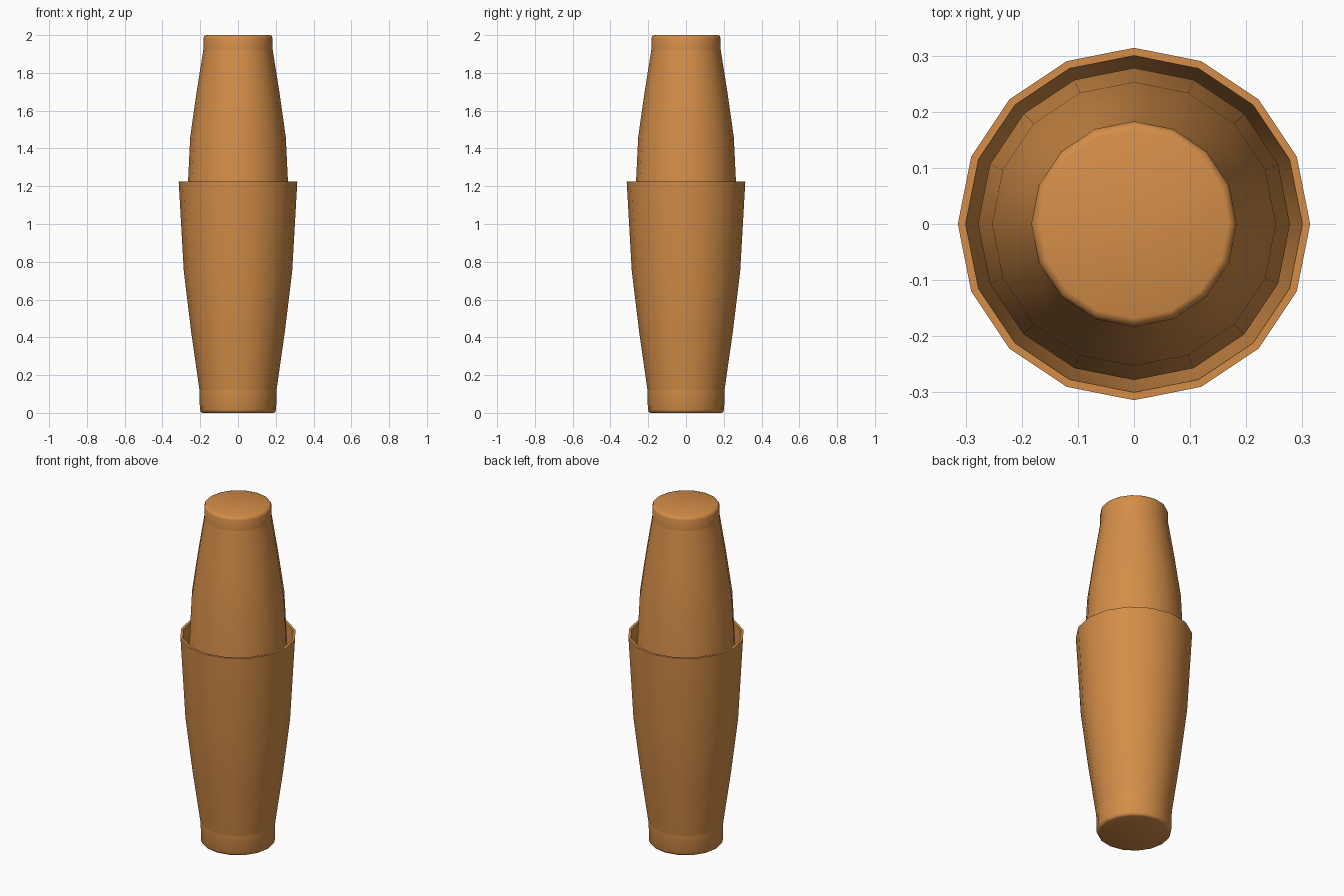
import bpy, bmesh, math

if "Cube" in bpy.data.objects:
    bpy.data.objects.remove(bpy.data.objects["Cube"])

SIDES = 16

copper = bpy.data.materials.new("copper")
copper.diffuse_color = (0.66, 0.27, 0.065, 1)
copper.use_nodes = True
copper.node_tree.nodes["Principled BSDF"].inputs["Base Color"].default_value = copper.diffuse_color


def tin(name, profile, sharp_rings):
    """Spin a closed (radius, z) profile into a hollow tin; first and last rings are capped."""
    bm = bmesh.new()
    rings = []
    for r, z in profile:
        rings.append([bm.verts.new((r * math.cos(2 * math.pi * i / SIDES),
                                    r * math.sin(2 * math.pi * i / SIDES), z))
                      for i in range(SIDES)])
    for a, b in zip(rings, rings[1:]):
        for i in range(SIDES):
            j = (i + 1) % SIDES
            bm.faces.new((a[i], a[j], b[j], b[i]))
    bm.faces.new(rings[0])
    bm.faces.new(rings[-1])
    bmesh.ops.recalc_face_normals(bm, faces=bm.faces)
    for f in bm.faces:
        f.smooth = True
    # crisp rim and foot-band edges
    for k in sharp_rings:
        for i in range(SIDES):
            bm.edges.get((rings[k][i], rings[k][(i + 1) % SIDES])).smooth = False
    mesh = bpy.data.meshes.new(name)
    bm.to_mesh(mesh)
    bm.free()
    mesh.materials.append(copper)
    obj = bpy.data.objects.new(name, mesh)
    bpy.context.collection.objects.link(obj)
    return obj


# Large lower tin, open at the top
tin("lower_tin", [
    (0.187, 0.0), (0.197, 0.004), (0.202, 0.017), (0.204, 0.12),
    (0.248, 0.43), (0.287, 0.75), (0.314, 1.225),
    (0.300, 1.225), (0.273, 0.75), (0.234, 0.43), (0.190, 0.12), (0.186, 0.02),
], (3, 6, 7, 10, 11))

# Smaller upper tin, upside down with its mouth inside the lower one
tin("upper_tin", [
    (0.168, 2.0), (0.178, 1.996), (0.183, 1.983), (0.184, 1.92),
    (0.219, 1.70), (0.253, 1.46), (0.278, 0.95),
    (0.264, 0.95), (0.239, 1.46), (0.205, 1.70), (0.170, 1.92), (0.168, 1.98),
], (3, 6, 7, 10, 11))
